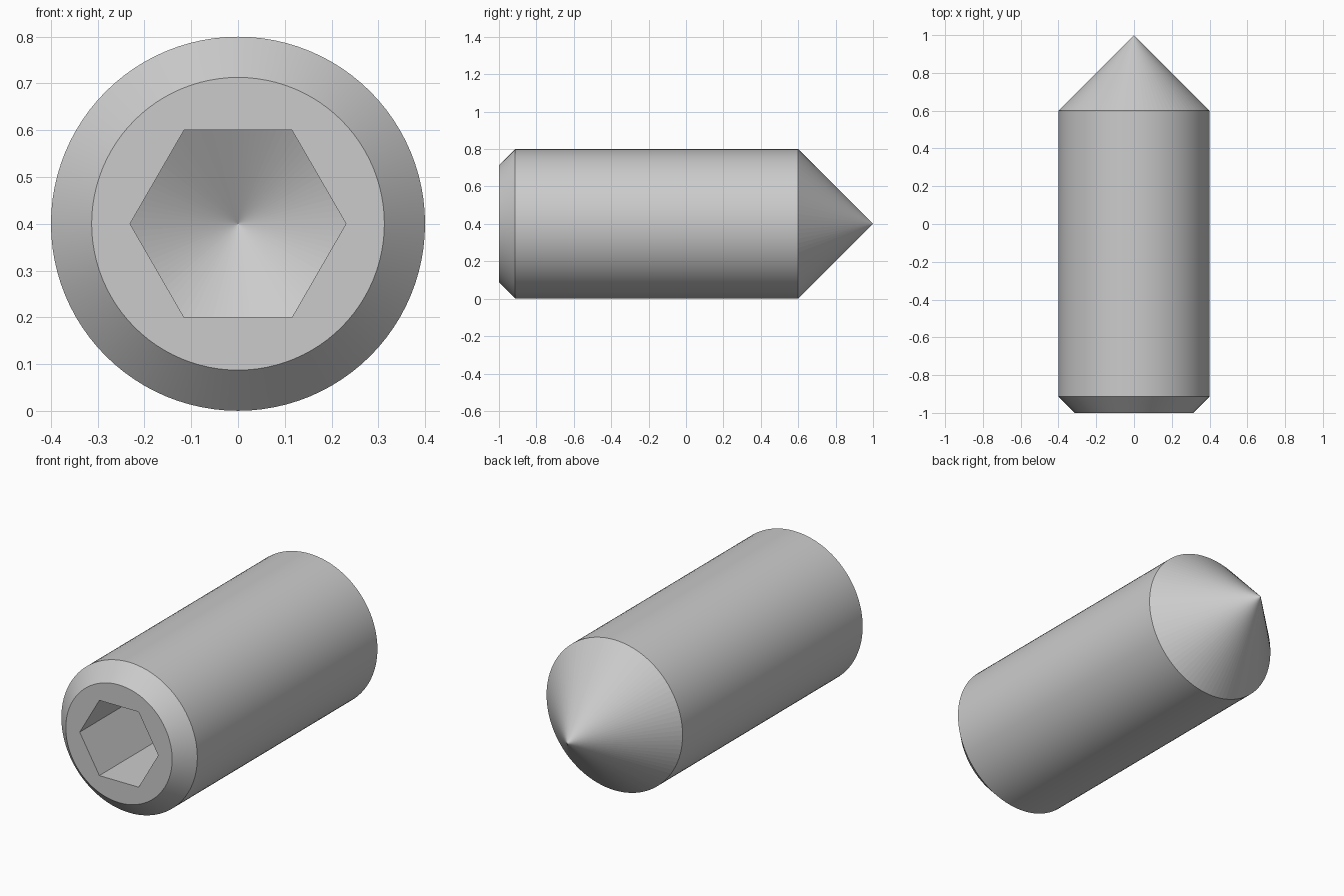
import bpy
import bmesh
from math import cos, sin, tan, pi, radians

if "Cube" in bpy.data.objects:
    bpy.data.objects.remove(bpy.data.objects["Cube"])

SEGMENTS = 96          # multiple of six, so the socket corners fall on vertices
RADIUS = 0.4
CHAMFER = 0.087
SOCKET_APOTHEM = 0.2
SOCKET_DEPTH = 0.5     # depth at the socket corners
DRILL_SLOPE = tan(radians(30))
FRONT, SHOULDER, TIP = -1.0, 0.6, 1.0

steel = bpy.data.materials.new("grey steel")
steel.use_nodes = True
colour = (0.6, 0.6, 0.6, 1)
steel.diffuse_color = colour
steel.node_tree.nodes["Principled BSDF"].inputs["Base Color"].default_value = colour

bm = bmesh.new()


def hex_radius(angle):
    """Distance from the axis to the hexagon, with corners on the x axis."""
    return SOCKET_APOTHEM / cos(angle % (pi / 3) - pi / 6)


def ring(radius_at, depth_at):
    verts = []
    for i in range(SEGMENTS):
        a = 2 * pi * i / SEGMENTS
        r = radius_at(a)
        verts.append(bm.verts.new((r * cos(a), depth_at(r), RADIUS + r * sin(a))))
    return verts


def circle(radius, y):
    return ring(lambda a: radius, lambda r: y)


def fan(loop, y):
    """Close a ring to a point on the axis."""
    point = bm.verts.new((0, y, RADIUS))
    return [bm.faces.new((loop[i], loop[(i + 1) % SEGMENTS], point)) for i in range(SEGMENTS)]


# Socket floor is a drilled cone, so the walls end on a curved edge
corner = hex_radius(0)
floor_y = FRONT + SOCKET_DEPTH
rings = [
    ring(hex_radius, lambda r: floor_y + (corner - r) * DRILL_SLOPE),
    ring(hex_radius, lambda r: FRONT),
    circle(RADIUS - CHAMFER, FRONT),
    circle(RADIUS, FRONT + CHAMFER),
    circle(RADIUS, SHOULDER),
]
for a, b in zip(rings, rings[1:]):
    for i in range(SEGMENTS):
        j = (i + 1) % SEGMENTS
        bm.faces.new((a[i], a[j], b[j], b[i]))

# Drilled floor and pointed end
fan(rings[0], floor_y + corner * DRILL_SLOPE)
fan(rings[-1], TIP)
bmesh.ops.recalc_face_normals(bm, faces=bm.faces)

mesh = bpy.data.meshes.new("pointed_set_screw")
bm.to_mesh(mesh)
bm.free()
mesh.materials.append(steel)
screw = bpy.data.objects.new("pointed_set_screw", mesh)
bpy.context.collection.objects.link(screw)

# Smooth round sides, keeping sharp edges and crisp cone points
bpy.ops.object.select_all(action="DESELECT")
screw.select_set(True)
bpy.context.view_layer.objects.active = screw
bpy.ops.object.shade_smooth_by_angle(angle=radians(25))
for face in mesh.polygons:
    if len(face.vertices) == 3:
        face.use_smooth = False
